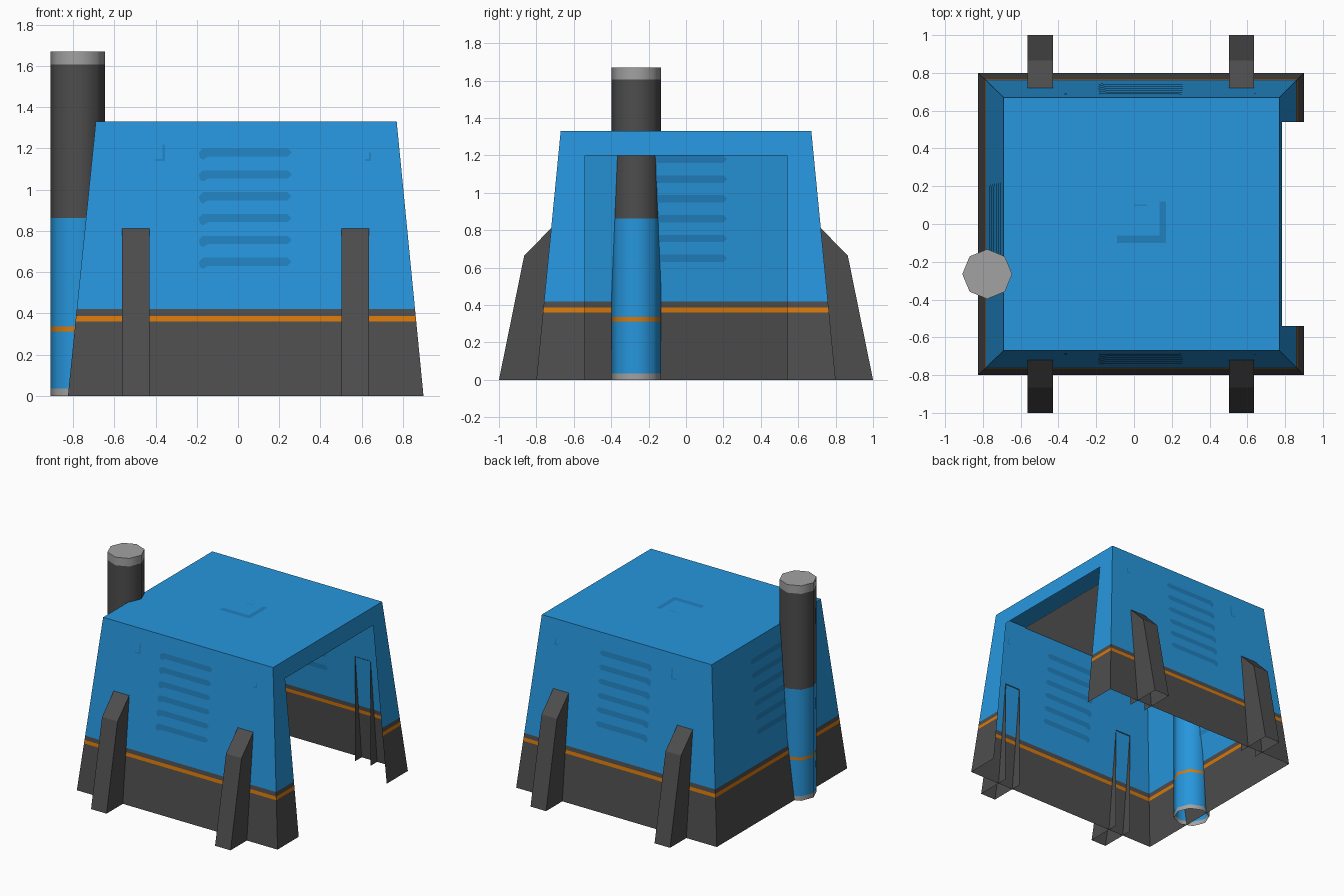
import bpy, bmesh, math

if "Cube" in bpy.data.objects:
    bpy.data.objects.remove(bpy.data.objects["Cube"])

def mat(name, c):
    m = bpy.data.materials.new(name)
    m.diffuse_color = (*c, 1)
    m.use_nodes = True
    m.node_tree.nodes["Principled BSDF"].inputs["Base Color"].default_value = m.diffuse_color
    return m

BLUE = mat("blue", (0.020, 0.305, 0.72))
DARK = mat("dark grey", (0.075, 0.075, 0.075))
ORANGE = mat("orange", (0.70, 0.19, 0.003))
LIGHT = mat("light grey", (0.36, 0.36, 0.36))
VENT = mat("vent blue", (0.015, 0.22, 0.52))

def finish(name, bm, mats):
    me = bpy.data.meshes.new(name)
    bm.to_mesh(me)
    bm.free()
    for m in mats:
        me.materials.append(m)
    ob = bpy.data.objects.new(name, me)
    bpy.context.scene.collection.objects.link(ob)
    return ob

def face(bm, pts, mi=0):
    f = bm.faces.new([bm.verts.new(p) for p in pts])
    f.material_index = mi
    return f

H = 1.33                                  # roof height
def xl(z): return -0.825 + 0.135 * z / H  # left wall
def xr(z): return 0.90 - 0.13 * z / H     # right wall
def hw(z): return 0.80 - 0.13 * z / H     # front and back walls

# House shell: thin tapered walls in colour bands, doorway on the right
bm = bmesh.new()
DOOR = 0.54
levels = [0, 0.36, 0.387, 0.42, 1.2, H]
bands = [1, 2, 1, 0, 0]
for a, b, mi in zip(levels, levels[1:], bands):
    face(bm, [(xl(a), -hw(a), a), (xr(a), -hw(a), a), (xr(b), -hw(b), b), (xl(b), -hw(b), b)], mi)
    face(bm, [(xr(a), hw(a), a), (xl(a), hw(a), a), (xl(b), hw(b), b), (xr(b), hw(b), b)], mi)
    face(bm, [(xl(a), hw(a), a), (xl(a), -hw(a), a), (xl(b), -hw(b), b), (xl(b), hw(b), b)], mi)
    if b <= 1.2:
        spans = [(-hw(a), -DOOR, -hw(b), -DOOR), (DOOR, hw(a), DOOR, hw(b))]
    else:
        spans = [(-hw(a), -DOOR, -hw(b), -DOOR), (-DOOR, DOOR, -DOOR, DOOR), (DOOR, hw(a), DOOR, hw(b))]
    for y0, y1, y2, y3 in spans:
        face(bm, [(xr(a), y0, a), (xr(a), y1, a), (xr(b), y3, b), (xr(b), y2, b)], mi)
face(bm, [(xl(H), -hw(H), H), (xr(H), -hw(H), H), (xr(H), hw(H), H), (xl(H), hw(H), H)])
bmesh.ops.remove_doubles(bm, verts=bm.verts, dist=1e-4)
finish("house_shell", bm, [BLUE, DARK, ORANGE])

# Grey ceiling panel just below the roof
bm = bmesh.new()
zc = H - 0.006
face(bm, [(xl(zc), hw(zc), zc), (0.49, hw(zc), zc), (0.49, -hw(zc), zc), (xl(zc), -hw(zc), zc)])
finish("ceiling_panel", bm, [LIGHT])

# Buttresses: open-backed, two on the front, mirrored to the back
prof = [(0.72, 0), (1.0, 0), (0.865, 0.665), (0.717, 0.815)]
for side, s in (("front", -1), ("back", 1)):
    for label, x0, x1 in (("left", -0.563, -0.43), ("right", 0.503, 0.636)):
        bm = bmesh.new()
        for x in (x0, x1):
            face(bm, [(x, s * y, z) for y, z in prof])
        for (ya, za), (yb, zb) in zip(prof[1:], prof[2:]):
            face(bm, [(x0, s * ya, za), (x1, s * ya, za), (x1, s * yb, zb), (x0, s * yb, zb)])
        bmesh.ops.remove_doubles(bm, verts=bm.verts, dist=1e-4)
        bmesh.ops.recalc_face_normals(bm, faces=bm.faces)
        # make the outer slope face outward
        if any(len(f.verts) == 4 and abs(f.normal.x) < 0.1 and f.normal.y * s < 0 for f in bm.faces):
            bmesh.ops.reverse_faces(bm, faces=bm.faces)
        finish(f"{side}_{label}_buttress", bm, [DARK])

# Chimney pipe: eight sides, banded, closed on top and open below
bm = bmesh.new()
cx, cy, r = -0.777, -0.265, 0.132
def ring(i, z):
    t = i * math.pi / 4
    return (cx + r * math.cos(t), cy + r * math.sin(t), z)
pl = [0, 0.035, 0.313, 0.335, 0.862, 1.607, 1.67]
for a, b, mi in zip(pl, pl[1:], [3, 0, 2, 0, 1, 3]):
    for i in range(8):
        face(bm, [ring(i, a), ring(i + 1, a), ring(i + 1, b), ring(i, b)], mi)
face(bm, [ring(i, 1.67) for i in range(8)], 3)
bmesh.ops.remove_doubles(bm, verts=bm.verts, dist=1e-4)
pipe = finish("chimney_pipe", bm, [BLUE, DARK, ORANGE, LIGHT])
bpy.context.view_layer.objects.active = pipe
pipe.select_set(True)
bpy.ops.object.shade_smooth_by_angle(angle=math.radians(50))

# Painted marks: faces just outside and just inside each wall
def rect(u0, u1, z0, z1):
    return [(u0, z0), (u1, z0), (u1, z1), (u0, z1)]

slats = []
for k in range(6):
    z = 1.18 - 0.106 * k
    slats.append([(-0.17, z - 0.035), (-0.145, z - 0.02), (0.24, z - 0.02), (0.26, z),
                  (0.24, z + 0.02), (-0.17, z + 0.02), (-0.19, z), (-0.185, z - 0.025)])
marks = [rect(-0.40, -0.355, 1.14, 1.15), rect(-0.367, -0.355, 1.15, 1.22),
         rect(0.615, 0.645, 1.14, 1.15), rect(0.635, 0.645, 1.15, 1.18)]
walls = {
    "front": (lambda u, z, o: (u, -hw(z) - o, z), slats + marks),
    "back": (lambda u, z, o: (u, hw(z) + o, z), slats + marks),
    "left": (lambda u, z, o: (xl(z) - o, u - 0.04, z), slats),
}
for name, (place, shapes) in walls.items():
    bm = bmesh.new()
    for shape in shapes:
        for o in (0.003, -0.003):
            f = face(bm, [place(u, z, o) for u, z in shape])
            f.normal_update()
            out = {"front": -f.normal.y, "back": f.normal.y, "left": -f.normal.x}[name]
            if out * o < 0:
                f.normal_flip()
    finish(f"{name}_vent_slats", bm, [VENT])

# Painted corner mark on the roof
bm = bmesh.new()
for s in (rect(-0.09, 0.17, -0.10, -0.06), rect(0.135, 0.17, -0.06, 0.12), rect(0.0, 0.07, 0.095, 0.102)):
    face(bm, [(x, y, H + 0.003) for x, y in s])
finish("roof_mark", bm, [VENT])
